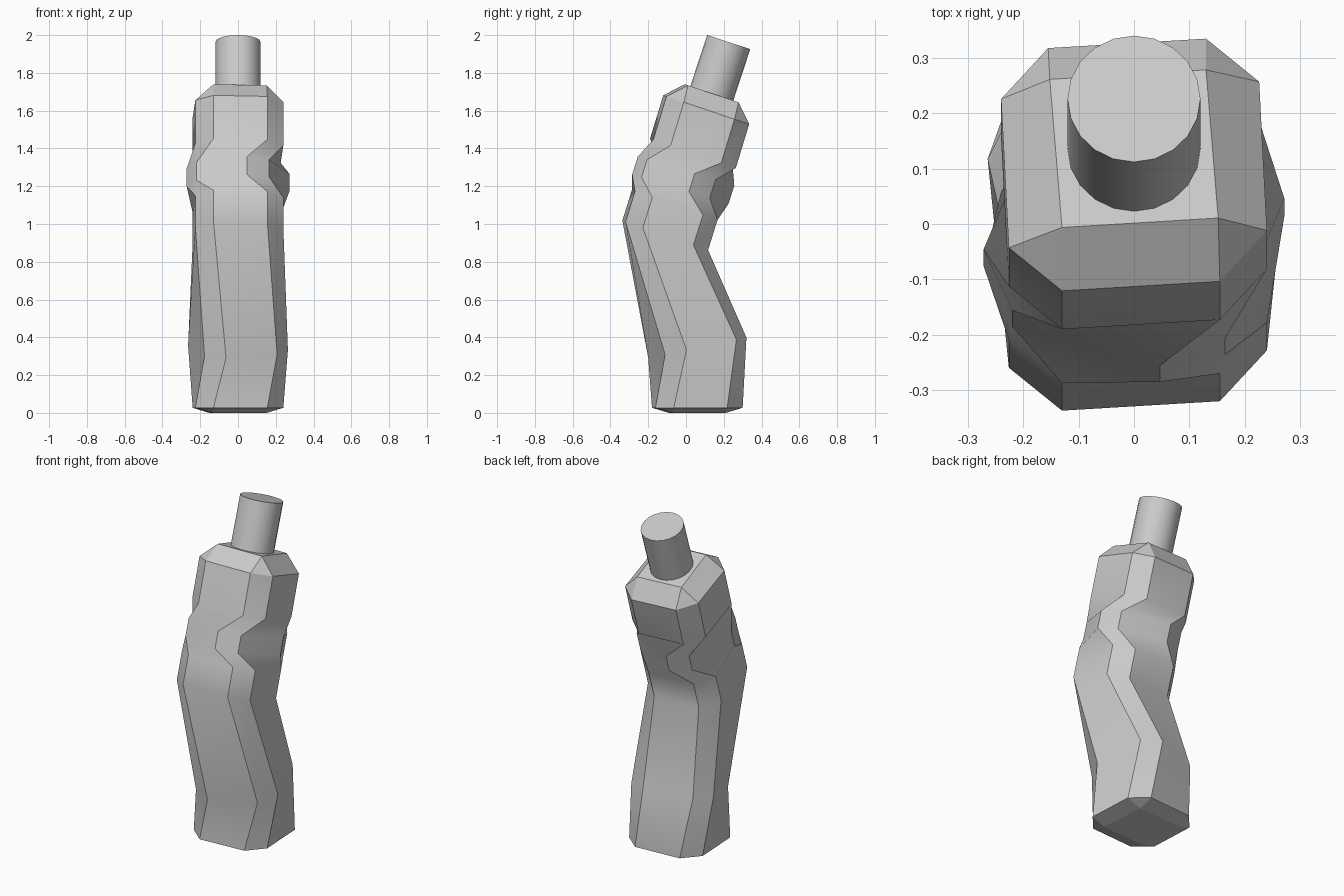
import bpy, bmesh
from math import radians
from mathutils import Matrix, Vector

if "Cube" in bpy.data.objects:
    bpy.data.objects.remove(bpy.data.objects["Cube"])

# Grip cross-section: half of an eight-sided outline, repeated by a half turn
half = [(-.13, -.24), (.155, -.222), (.24, -.125), (.226, .158)]
outline = half + [(-x, -y) for x, y in half]
end_half = [(-.13, -.15), (.152, -.132)]
end_quad = end_half + [(-x, -y) for x, y in end_half]

# Stations: centre y, centre z, backward tilt, twist (degrees)
stations = [
    (.06, .027, 0, 0),
    (.06, .345, 11.7, 15),
    (-.11, .94, -19, 0),
    (-.06, 1.10, -19, 0),
    (-.03, 1.185, -17, -25),
    (.0, 1.28, -16.5, -25),
    (.037, 1.375, -19, 0),
    (.107, 1.605, -18.5, 0),
]


def frame(y, z, tilt, twist=0):
    return (Matrix.Translation((0, y, z)) @ Matrix.Rotation(radians(tilt), 4, 'X')
            @ Matrix.Rotation(radians(twist), 4, 'Z'))


def add_ring(bm, m, pts):
    return [bm.verts.new(m @ Vector((x, y, 0))) for x, y in pts]


# Grip body lofted through the stations
bm = bmesh.new()
rings = [add_ring(bm, frame(*s), outline) for s in stations]
for a, b in zip(rings, rings[1:]):
    for i in range(8):
        j = (i + 1) % 8
        bm.faces.new((a[i], a[j], b[j], b[i]))

# Chamfered ends: four sloped quads, four corner triangles and a flat cap
ends = [(rings[0], frame(.06, 0, 0)), (rings[-1], frame(.136, 1.692, -18.5))]
for ring, m in ends:
    q = add_ring(bm, m, end_quad)
    bm.faces.new(q)
    # corners sit between outline points (H,A), (B,C), (D,E), (F,G)
    for k in range(4):
        p, n = ring[(2 * k - 1) % 8], ring[2 * k]
        nxt = ring[(2 * k + 1) % 8]
        bm.faces.new((q[k], p, n))
        bm.faces.new((q[k], n, nxt, q[(k + 1) % 4]))
bmesh.ops.recalc_face_normals(bm, faces=bm.faces)

# Smooth along the length, crisp on the long edges and the ends
cross = {frozenset((r[i], r[(i + 1) % 8])) for r in rings[1:-1] for i in range(8)}
for f in bm.faces:
    f.smooth = True
for e in bm.edges:
    e.smooth = frozenset(e.verts) in cross
mesh = bpy.data.meshes.new("grip_body")
bm.to_mesh(mesh)
bm.free()
bpy.context.collection.objects.link(bpy.data.objects.new("grip_body", mesh))

# Round mounting post leaning back with the top of the grip
bpy.ops.mesh.primitive_cylinder_add(vertices=20, radius=.12, depth=.30)
post = bpy.context.object
post.name = "mounting_post"
post.matrix_world = frame(.226, 1.963, -18.2) @ Matrix.Translation((0, 0, -.15))
bpy.ops.object.shade_smooth_by_angle(angle=radians(30))
